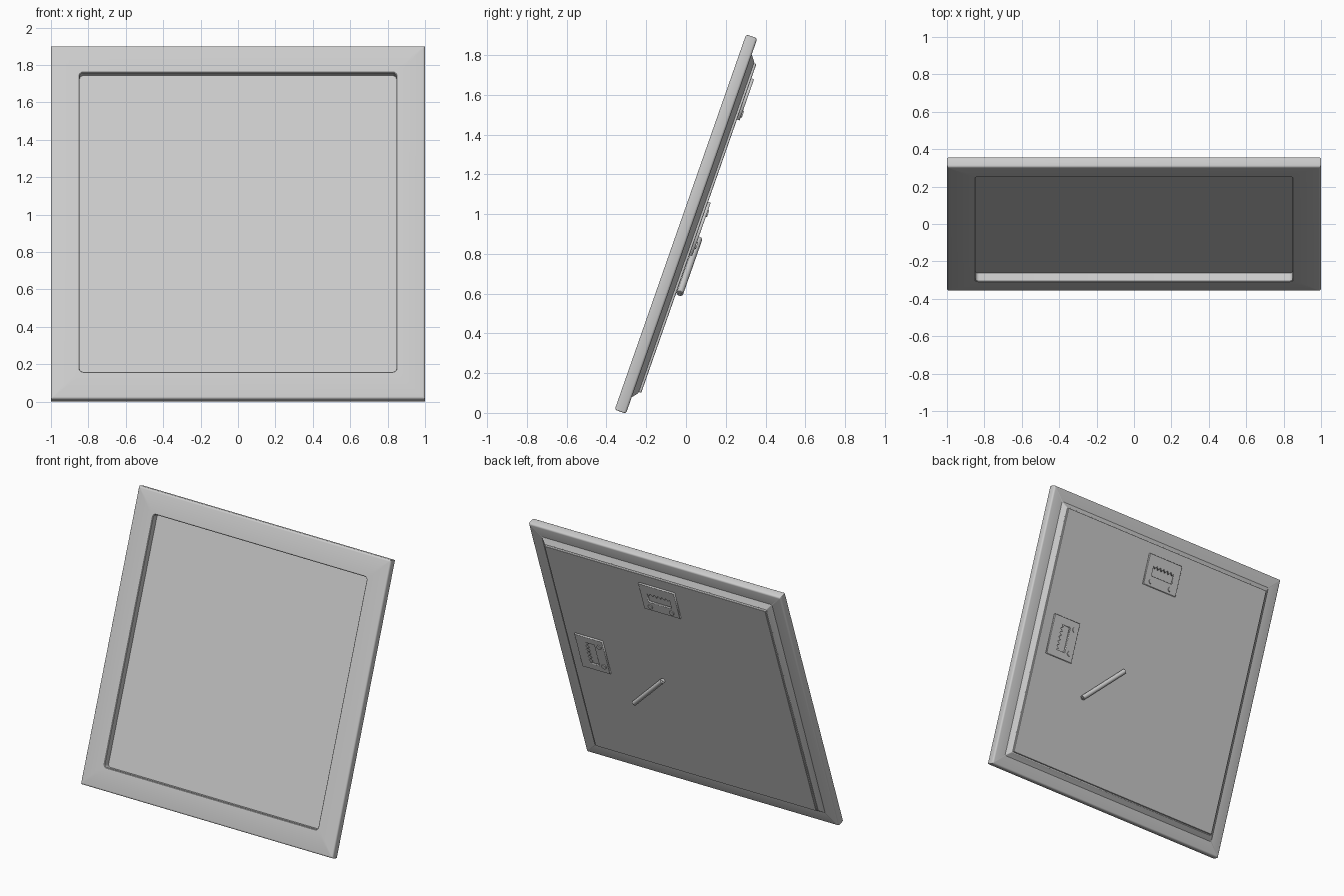
import bpy, bmesh
from math import sin, cos, pi, radians
from mathutils import Matrix, Vector

if "Cube" in bpy.data.objects:
    bpy.data.objects.remove(bpy.data.objects["Cube"])

# Leaning frame space: local x = right seen from behind, y = up the slope, z = out of the back
T = radians(19.3)
s, c = sin(T), cos(T)
LEAN = Matrix(((-1, 0, 0, 0), (0, s, c, -0.028), (0, c, -s, 0.96), (0, 0, 0, 1)))


def finish(name, bm, local=Matrix()):
    bmesh.ops.recalc_face_normals(bm, faces=bm.faces)
    me = bpy.data.meshes.new(name)
    bm.to_mesh(me)
    bm.free()
    ob = bpy.data.objects.new(name, me)
    bpy.context.collection.objects.link(ob)
    ob.matrix_world = LEAN @ local
    smooth(ob)
    return ob


def smooth(ob):
    bpy.ops.object.select_all(action='DESELECT')
    ob.select_set(True)
    bpy.context.view_layer.objects.active = ob
    bpy.ops.object.shade_smooth_by_angle(angle=radians(32))


def rounded_square(h, r, n=4):
    pts = []
    for k in range(4):
        a0 = k * pi / 2
        cx = (h - r) * (1 if k in (0, 3) else -1)
        cy = (h - r) * (1 if k in (0, 1) else -1)
        for i in range(n + 1):
            a = a0 + i / n * pi / 2
            pts.append((cx + r * cos(a), cy + r * sin(a)))
    return pts


def loft(name, loops):
    """Skin square loops given as (half size, depth, corner radius), capped at both ends."""
    bm = bmesh.new()
    rings = [[bm.verts.new((x, y, w)) for x, y in rounded_square(h, r)] for h, w, r in loops]
    for a, b in zip(rings, rings[1:]):
        for i in range(len(a)):
            j = (i + 1) % len(a)
            bm.faces.new((a[i], a[j], b[j], b[i]))
    bm.faces.new(rings[0])
    bm.faces.new(rings[-1])
    return finish(name, bm)


# Frame: recessed picture floor, front border, rounded rim, back border, sloped backing
B = 0.012
rim = []
for w0, start in ((B, 0), (0.06 - B, 1)):
    for i in range(4):
        a = -pi / 2 + i * pi / 6 + start * pi / 2
        rim.append((1 - B + B * cos(a), w0 + B * sin(a), 0.004))
loft("frame", [(0.847, 0.048, 0.02), (0.847, 0.004, 0.02), (0.851, 0, 0.024)] + rim +
     [(0.913, 0.06, 0.004), (0.882, 0.085, 0.004)])

# Thin back board
loft("back_board", [(0.876, 0.08, 0.004), (0.876, 0.096, 0.004), (0.874, 0.098, 0.004)])


def cylinder(bm, r, depth, mat, n=20):
    bmesh.ops.create_cone(bm, cap_ends=True, segments=n, radius1=r, radius2=r,
                          depth=depth, matrix=mat)


def hanger(name, x, y, turn):
    local = Matrix.Translation((x, y, 0.098)) @ Matrix.Rotation(turn, 4, 'Z')
    # plate with a sawtooth slot
    teeth = 6
    slot = [(0.092, -0.038), (-0.092, -0.038), (-0.092, 0.042)]
    for i in range(teeth):
        x0 = -0.092 + 0.184 * i / teeth
        slot += [(x0 + 0.092 / teeth, 0.022), (x0 + 0.184 / teeth, 0.042)]
    outer = [(-0.14, -0.108), (0.14, -0.108), (0.14, 0.108), (-0.14, 0.108)]
    cu = bpy.data.curves.new(name + "_plate", 'CURVE')
    cu.dimensions = '2D'
    cu.fill_mode = 'BOTH'
    cu.extrude = 0.005
    cu.bevel_depth = 0.002
    cu.bevel_resolution = 0
    for pts in (outer, slot):
        sp = cu.splines.new('POLY')
        sp.points.add(len(pts) - 1)
        for p, q in zip(sp.points, pts):
            p.co = (q[0], q[1], 0, 1)
        sp.use_cyclic_u = True
    ob = bpy.data.objects.new(name + "_plate", cu)
    bpy.context.collection.objects.link(ob)
    ob.matrix_world = local_world = LEAN @ local @ Matrix.Translation((0, 0, 0.007))
    bpy.ops.object.select_all(action='DESELECT')
    ob.select_set(True)
    bpy.context.view_layer.objects.active = ob
    bpy.ops.object.convert(target='MESH')
    # two screws below the slot
    bm = bmesh.new()
    for sx in (-0.085, 0.085):
        cylinder(bm, 0.018, 0.02, Matrix.Translation((sx, -0.075, 0.01)))
    finish(name + "_screws", bm, local)


hanger("top_hanger", 0, 0.69, 0)
hanger("side_hanger", -0.69, 0, pi / 2)

# Diagonal peg lying on the back board
p0, p1 = Vector((-0.43, -0.34, 0.116)), Vector((-0.14, -0.05, 0.116))
d = p1 - p0
bm = bmesh.new()
cylinder(bm, 0.017, d.length, Matrix())
cylinder(bm, 0.008, d.length + 0.012, Matrix(), 12)
finish("support_peg", bm, Matrix.Translation((p0 + p1) / 2) @ d.to_track_quat('Z', 'Y').to_matrix().to_4x4())
